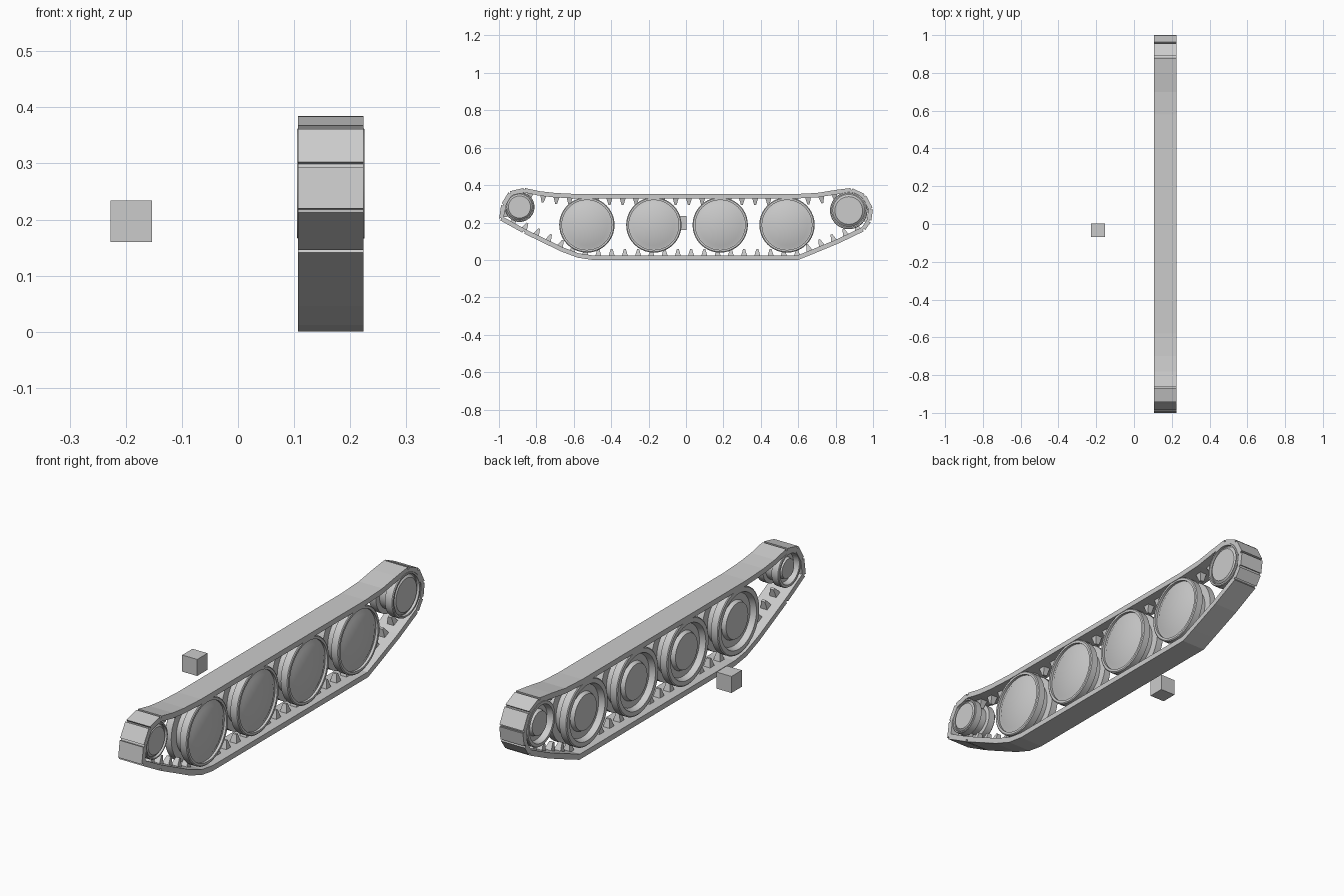
import bpy, bmesh, math
from mathutils import Vector

if "Cube" in bpy.data.objects:
    bpy.data.objects.remove(bpy.data.objects["Cube"])

grey = bpy.data.materials.new("plain grey")
grey.diffuse_color = (0.6, 0.6, 0.6, 1)
grey.use_nodes = True
grey.node_tree.nodes["Principled BSDF"].inputs["Base Color"].default_value = grey.diffuse_color

X0, X1 = 0.107, 0.224           # track sides
XC = (X0 + X1) / 2


def finish(bm, name, smooth=False):
    bmesh.ops.recalc_face_normals(bm, faces=bm.faces)
    me = bpy.data.meshes.new(name)
    bm.to_mesh(me)
    bm.free()
    me.materials.append(grey)
    ob = bpy.data.objects.new(name, me)
    bpy.context.collection.objects.link(ob)
    if smooth:
        bpy.ops.object.select_all(action='DESELECT')
        ob.select_set(True)
        bpy.context.view_layer.objects.active = ob
        bpy.ops.object.shade_smooth_by_angle(angle=math.radians(30))
    return ob


def offset(pts, d):
    """Move a closed counter-clockwise (y, z) outline inward by d."""
    out = []
    n = len(pts)
    for i in range(n):
        a, b, c = pts[i - 1], pts[i], pts[(i + 1) % n]
        e, f = (b - a).normalized(), (c - b).normalized()
        n1, n2 = Vector((-e.y, e.x)), Vector((-f.y, f.x))
        out.append(b + (n1 + n2) * d / (1 + n1.dot(n2)))
    return out


def prism(bm, quad, x0, x1):
    """Extrude a (y, z) quad across x."""
    a = [bm.verts.new((x0, p.x, p.y)) for p in quad]
    b = [bm.verts.new((x1, p.x, p.y)) for p in quad]
    bm.faces.new(a)
    bm.faces.new(b[::-1])
    for i in range(4):
        j = (i + 1) % 4
        bm.faces.new((a[i], b[i], b[j], a[j]))


# Track outline, from the bottom front corner round to the front slope
outline = [Vector(p) for p in [
    (-0.58, 0.012), (-0.50, 0.0), (0.60, 0.0), (0.67, 0.028), (0.82, 0.09),
    (0.955, 0.155), (0.99, 0.205), (1.0, 0.275), (0.96, 0.35), (0.885, 0.385),
    (0.80, 0.374), (0.70, 0.358), (0.58, 0.352), (-0.58, 0.352),
    (-0.70, 0.358), (-0.78, 0.367), (-0.865, 0.385), (-0.947, 0.366),
    (-0.988, 0.298), (-1.0, 0.215), (-0.87, 0.143), (-0.67, 0.046)]]
mid = offset(outline, 0.009)
inner = offset(outline, 0.024)
N = len(outline)

# Continuous inner belt
bm = bmesh.new()
rings = [[bm.verts.new((x, p.x, p.y)) for p in pts]
         for x, pts in ((X0, mid), (X1, mid), (X1, inner), (X0, inner))]
for k in range(4):
    r, s = rings[k], rings[(k + 1) % 4]
    for i in range(N):
        j = (i + 1) % N
        bm.faces.new((r[i], r[j], s[j], s[i]))
finish(bm, "track_belt")

# Outer plates, with narrow gaps where the track bends round the ends
bm = bmesh.new()
for i in range(N):
    j = (i + 1) % N
    d = (outline[j] - outline[i]).normalized()
    ga = d * (0.005 if abs(outline[i].x) > 0.86 else 0)
    gb = d * (0.005 if abs(outline[j].x) > 0.86 else 0)
    prism(bm, [outline[i] + ga, outline[j] - gb, mid[j] - gb, mid[i] + ga], X0, X1)
finish(bm, "track_plates")

# Guide teeth at an even pitch along the inside of the belt
bm = bmesh.new()
total = sum((inner[(i + 1) % N] - inner[i]).length for i in range(N))
count = round(total / 0.0705)
for k in range(count):
    s = (k + 0.5) * total / count
    i = 0
    while s > (inner[(i + 1) % N] - inner[i]).length:
        s -= (inner[(i + 1) % N] - inner[i]).length
        i += 1
    d = (inner[(i + 1) % N] - inner[i]).normalized()
    up = Vector((-d.y, d.x))
    p = inner[i] + d * s
    lo, hi = [], []
    for sx, sy in ((-1, -1), (1, -1), (1, 1), (-1, 1)):
        q = p + d * sy * 0.016 - up * 0.002
        lo.append(bm.verts.new((XC + sx * 0.017, q.x, q.y)))
        q = p + d * sy * 0.005 + up * 0.035
        hi.append(bm.verts.new((XC + sx * 0.009, q.x, q.y)))
    bm.faces.new(lo)
    bm.faces.new(hi)
    for a in range(4):
        b = (a + 1) % 4
        bm.faces.new((lo[a], lo[b], hi[b], hi[a]))
finish(bm, "guide_teeth")

# Wheel section: (radius share, width share), outer face to inner face
section = [(0, 0.97), (0.74, 0.97), (0.86, 0.80), (0.90, 0.80), (0.90, 1.0),
           (0.97, 1.0), (1.0, 0.94), (1.0, 0.38), (0.78, 0.34),
           (0.78, -0.34), (1.0, -0.38), (1.0, -0.94), (0.97, -1.0),
           (0.84, -1.0), (0.78, -0.55), (0.58, -0.55), (0.53, -0.85), (0, -0.85)]


def wheel(name, y, z, radius, half, seg=40):
    bm = bmesh.new()
    rows = []
    for r, w in section:
        x = XC + w * half
        if r == 0:
            rows.append([bm.verts.new((x, y, z))] * seg)
        else:
            rows.append([bm.verts.new((x, y + r * radius * math.cos(t), z + r * radius * math.sin(t)))
                         for t in (2 * math.pi * k / seg for k in range(seg))])
    for a, b in zip(rows, rows[1:]):
        for k in range(seg):
            m = (k + 1) % seg
            vs = list(dict.fromkeys((a[k], a[m], b[m], b[k])))
            bm.faces.new(vs)
    finish(bm, name, True)


for n, y in enumerate((-0.53, -0.172, 0.183, 0.54)):
    wheel(f"road_wheel_{n + 1}", y, 0.187, 0.148, 0.056)
wheel("front_idler", -0.89, 0.283, 0.08, 0.056)
wheel("rear_sprocket", 0.87, 0.264, 0.1, 0.06)

# Separate small block beside the track
bm = bmesh.new()
prism(bm, [Vector(p) for p in ((-0.07, 0.16), (0.003, 0.16), (0.003, 0.234), (-0.07, 0.234))],
      -0.227, -0.153)
finish(bm, "small_block")
